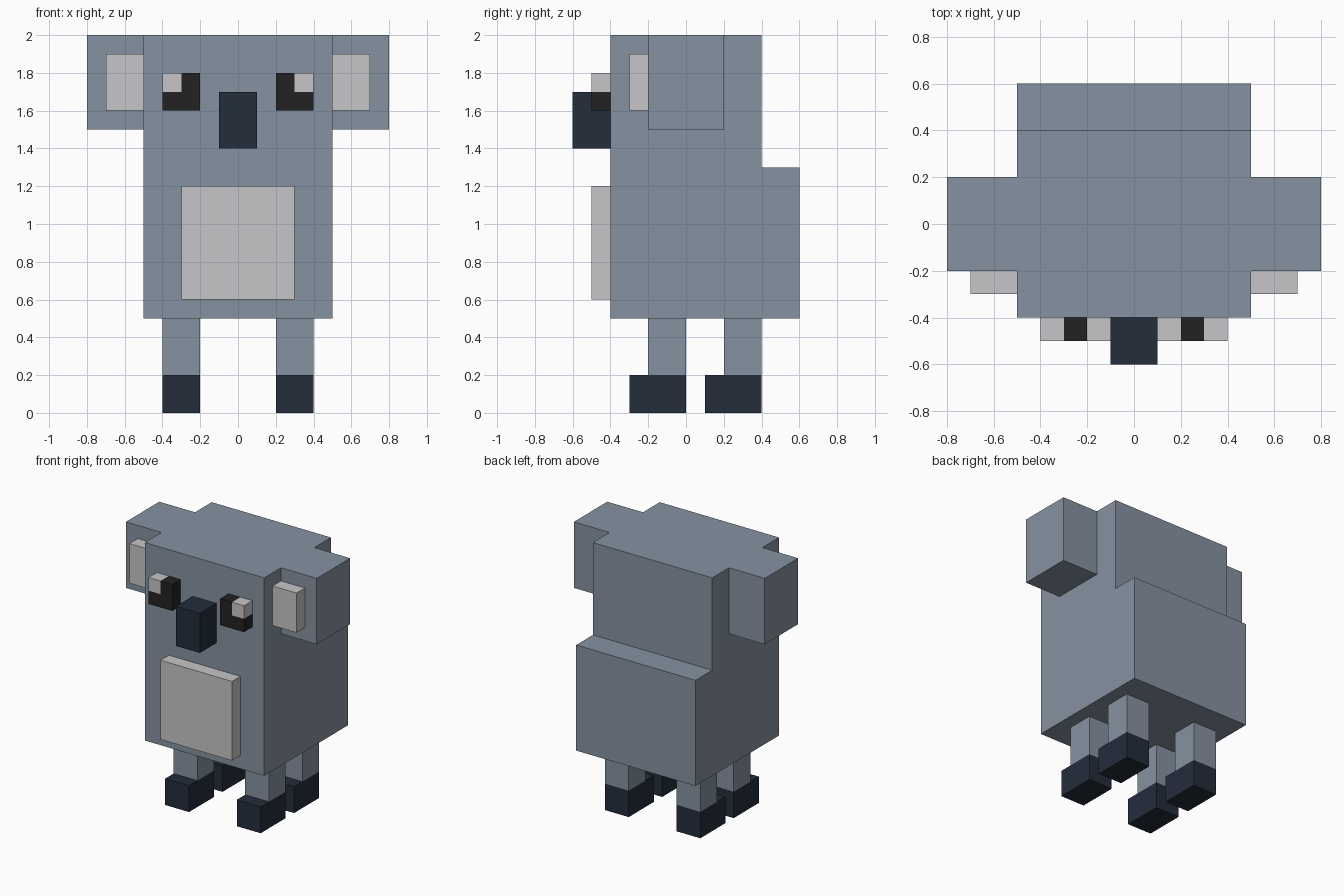
import bpy
import bmesh

cube = bpy.data.objects.get("Cube")
if cube:
    bpy.data.objects.remove(cube, do_unlink=True)


def material(name, rgb):
    mat = bpy.data.materials.new(name)
    mat.use_nodes = True
    colour = (*rgb, 1)
    mat.diffuse_color = colour
    bsdf = next(n for n in mat.node_tree.nodes if n.type == "BSDF_PRINCIPLED")
    bsdf.inputs["Base Color"].default_value = colour
    return mat


FUR = material("blue_grey_fur", (0.24, 0.29, 0.36))
PALE = material("pale_grey", (0.565, 0.565, 0.58))
NAVY = material("dark_navy", (0.016, 0.026, 0.044))
BLACK = material("soft_black", (0.016, 0.016, 0.016))


def prism(name, mat, xs, profile):
    """Extrude a (y, z) side profile between two x positions."""
    bm = bmesh.new()
    face = bm.faces.new([bm.verts.new((xs[0], y, z)) for y, z in profile])
    side = bmesh.ops.extrude_face_region(bm, geom=[face])["geom"]
    verts = [v for v in side if isinstance(v, bmesh.types.BMVert)]
    bmesh.ops.translate(bm, verts=verts, vec=(xs[1] - xs[0], 0, 0))
    bmesh.ops.recalc_face_normals(bm, faces=bm.faces)
    mesh = bpy.data.meshes.new(name)
    bm.to_mesh(mesh)
    bm.free()
    mesh.materials.append(mat)
    obj = bpy.data.objects.new(name, mesh)
    bpy.context.collection.objects.link(obj)
    return obj


def box(name, mat, xs, ys, zs):
    (y0, y1), (z0, z1) = ys, zs
    return prism(name, mat, xs, [(y0, z0), (y1, z0), (y1, z1), (y0, z1)])


def pair(name, mat, xs, ys, zs):
    """One box on each side of the model."""
    box("left_" + name, mat, xs, ys, zs)
    box("right_" + name, mat, (-xs[1], -xs[0]), ys, zs)


# Head and body in one block, with the stepped back
prism("body", FUR, (-0.5, 0.5),
      [(-0.4, 0.5), (0.6, 0.5), (0.6, 1.3), (0.4, 1.3), (0.4, 2), (-0.4, 2)])
box("belly_patch", PALE, (-0.3, 0.3), (-0.5, -0.4), (0.6, 1.2))
box("nose", NAVY, (-0.1, 0.1), (-0.6, -0.4), (1.4, 1.7))

# Ears
pair("ear", FUR, (0.5, 0.8), (-0.2, 0.2), (1.5, 2))
pair("inner_ear", PALE, (0.5, 0.7), (-0.3, -0.2), (1.6, 1.9))

# Eyes with a pale outer upper corner
EYE_Y = (-0.5, -0.4)
pair("lower_eye", BLACK, (0.2, 0.4), EYE_Y, (1.6, 1.7))
pair("upper_eye", BLACK, (0.2, 0.3), EYE_Y, (1.7, 1.8))
pair("eye_highlight", PALE, (0.3, 0.4), EYE_Y, (1.7, 1.8))

# Legs, with feet reaching forward
for place, y in (("front", -0.2), ("back", 0.2)):
    pair(place + "_leg", FUR, (0.2, 0.4), (y, y + 0.2), (0.2, 0.5))
    pair(place + "_foot", NAVY, (0.2, 0.4), (y - 0.1, y + 0.2), (0, 0.2))
